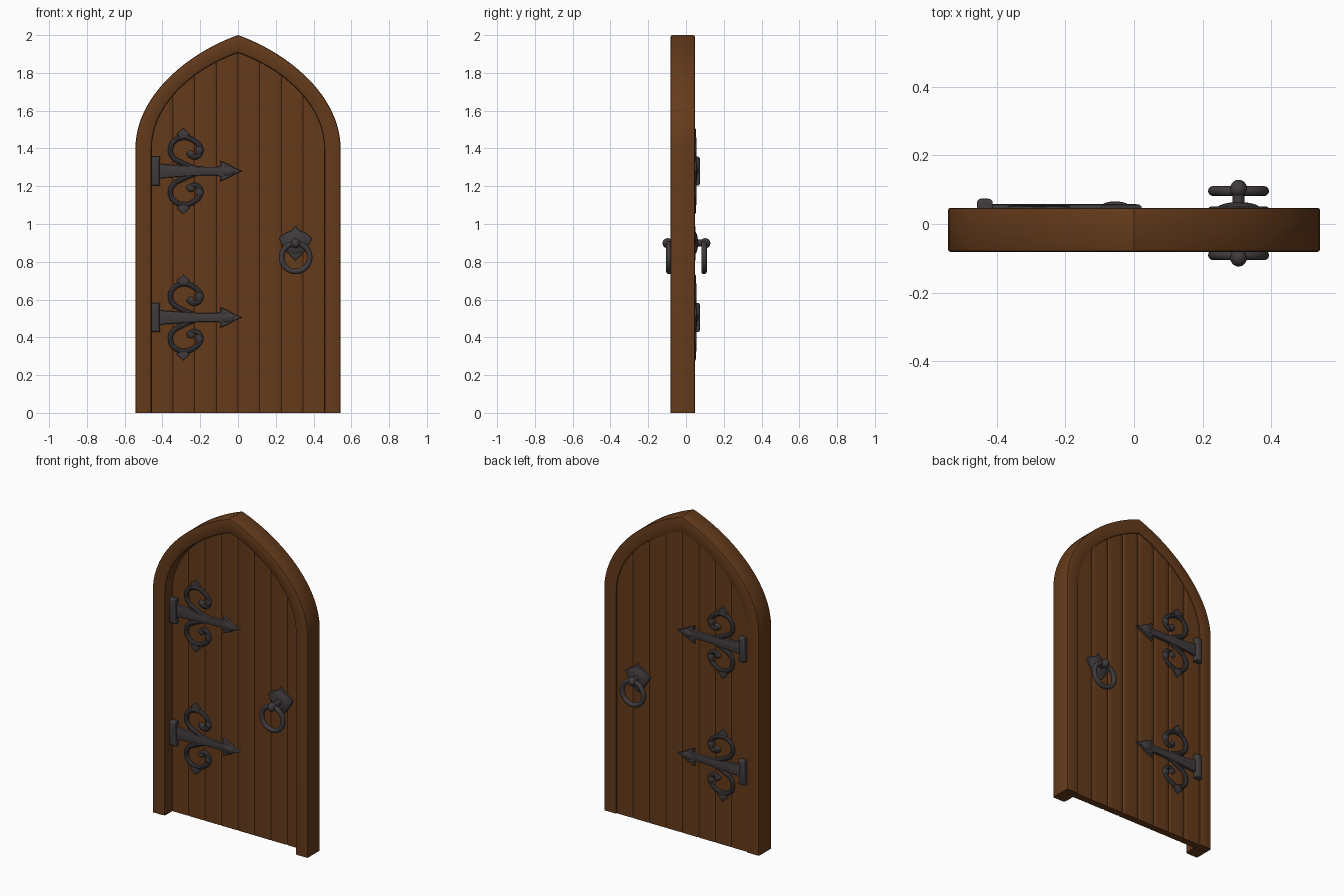
import bpy, bmesh, math, random
from mathutils import Vector

if "Cube" in bpy.data.objects:
    bpy.data.objects.remove(bpy.data.objects["Cube"])

random.seed(4)


def material(name, color):
    m = bpy.data.materials.new(name)
    m.diffuse_color = (*color, 1)
    m.use_nodes = True
    m.node_tree.nodes["Principled BSDF"].inputs["Base Color"].default_value = m.diffuse_color
    return m


WOOD = material("brown wood", (0.128, 0.043, 0.011))
IRON = material("black iron", (0.051, 0.043, 0.045))


def smooth(ob, *mats):
    ob.data.materials.clear()
    for m in mats:
        ob.data.materials.append(m)
    bpy.ops.object.select_all(action='DESELECT')
    ob.select_set(True)
    bpy.context.view_layer.objects.active = ob
    bpy.ops.object.shade_smooth_by_angle(angle=math.radians(35))
    return ob


def finish(name, bm, *mats):
    me = bpy.data.meshes.new(name)
    bm.to_mesh(me)
    bm.free()
    ob = bpy.data.objects.new(name, me)
    bpy.context.collection.objects.link(ob)
    return smooth(ob, *mats)


def prism(name, pts, y0, y1, bevel, segs=2):
    """Extrude an x-z outline from y0 to y1 with rounded edges, in iron."""
    bm = bmesh.new()
    face = bm.faces.new([bm.verts.new((x, y0, z)) for x, z in pts])
    ext = bmesh.ops.extrude_face_region(bm, geom=[face])
    moved = [v for v in ext['geom'] if isinstance(v, bmesh.types.BMVert)]
    bmesh.ops.translate(bm, verts=moved, vec=(0, y1 - y0, 0))
    bmesh.ops.recalc_face_normals(bm, faces=bm.faces)
    front = [e for e in bm.edges if all(abs(v.co.y - y1) < 1e-5 for v in e.verts)]
    bmesh.ops.bevel(bm, geom=front, offset=bevel, segments=segs, profile=0.5,
                    affect='EDGES', clamp_overlap=True)
    return finish(name, bm, IRON)


def ball(name, loc, scale):
    bpy.ops.mesh.primitive_uv_sphere_add(segments=24, ring_count=12, radius=1, location=loc)
    ob = bpy.context.object
    ob.name = name
    ob.scale = scale
    return smooth(ob, IRON)


def half_arch(w, h, k, n=24):
    """Right half of the pointed arch, from the spring line to the apex."""
    rise = h - 1.4
    p = [Vector(q) for q in ((w, 1.4), (w, 1.4 + 0.46 * rise), (k, h - 0.16 * rise), (0, h))]
    out = []
    for i in range(n + 1):
        t = i / n
        u = 1 - t
        v = p[0] * u**3 + p[1] * 3 * u * u * t + p[2] * 3 * u * t * t + p[3] * t**3
        out.append((v.x, v.y))
    return out


def full_arch(half):
    w = half[0][0]
    return [(w, 0)] + half + [(-x, z) for x, z in half[-2::-1]] + [(-w, 0)]


FRONT, BACK = -0.004, 0.04

# Arched frame: rounded cross-section swept between the inner and outer arch
outer = full_arch(half_arch(0.543, 2.0, 0.27))
edge = half_arch(0.456, 1.905, 0.235)
inner = full_arch(edge)
SECTION = [(0, FRONT), (0, -0.066), (0.04, -0.076), (0.15, -0.081), (0.91, -0.081),
           (0.97, -0.079), (1, -0.073), (1, 0.039), (0.97, 0.045), (0.91, 0.047),
           (0.08, 0.047), (0.02, 0.045), (0, BACK - 0.003)]
bm = bmesh.new()
rings = [[bm.verts.new((a[0] + (b[0] - a[0]) * t, y, a[1] + (b[1] - a[1]) * t))
          for t, y in SECTION] for a, b in zip(inner, outer)]
for r, q in zip(rings, rings[1:]):
    for i in range(len(SECTION) - 1):
        bm.faces.new((r[i], r[i + 1], q[i + 1], q[i]))
bm.faces.new(rings[0])
bm.faces.new(rings[-1][::-1])
bmesh.ops.recalc_face_normals(bm, faces=bm.faces)
finish("arch_frame", bm, WOOD)


def arch_z(x):
    x = min(abs(x), 0.456)
    for (xa, za), (xb, zb) in zip(edge, edge[1:]):
        if xb <= x <= xa:
            return za + (zb - za) * (xa - x) / (xa - xb)


# Planked panel: columns of faces with V grooves, some grooves darkened in dashes
cols = [(x * s, 0) for x, z in edge[1:-1] for s in (1, -1)]
grooves = [-0.345 + i * 0.115 for i in range(7)]
cols = [c for c in cols if all(abs(c[0] - g) > 0.012 for g in grooves)]
cols += [(-0.456, 0), (0.456, 0)]
for g in grooves:
    cols += [(g - 0.008, 0), (g - 0.003, 0.0025), (g, 0.004), (g + 0.003, 0.0025), (g + 0.008, 0)]
cols.sort()
STEPS = 10
bm = bmesh.new()
grid = []
for x, d in cols:
    top = arch_z(x) + 0.002
    sides = []
    for y in (FRONT + d, BACK - d):
        sides.append([bm.verts.new((x, y, top * j / STEPS)) for j in range(STEPS + 1)])
    grid.append(sides)
for g in grooves:
    for side in (0, 1):
        marks = [random.random() < (0.65 if -0.15 < g < 0.3 else 0.2) for _ in range(STEPS)]
        for i, (a, b) in enumerate(zip(grid, grid[1:])):
            if max(abs(cols[i][0] - g), abs(cols[i + 1][0] - g)) < 0.0035:
                for j in range(STEPS):
                    f = bm.faces.new((a[side][j], b[side][j], b[side][j + 1], a[side][j + 1]))
                    f.material_index = int(marks[j])
for i, (a, b) in enumerate(zip(grid, grid[1:])):
    bm.faces.new((a[0][0], b[0][0], b[1][0], a[1][0]))
    if cols[i][1] + cols[i + 1][1] < 0.004:
        for side in (0, 1):
            for j in range(STEPS):
                bm.faces.new((a[side][j], b[side][j], b[side][j + 1], a[side][j + 1]))
bmesh.ops.recalc_face_normals(bm, faces=bm.faces)
finish("planked_panel", bm, WOOD, IRON)

STRAP = [(-0.43, 0.042), (-0.39, 0.036), (-0.28, 0.028), (-0.18, 0.023), (-0.11, 0.023),
         (-0.09, 0.03), (-0.095, 0.055), (-0.05, 0.036), (-0.02, 0.018)]
KNUCKLE = [(-0.458, 0.077), (-0.412, 0.077), (-0.416, 0.05)]
SCROLL = [(-0.225, 0.012), (-0.29, 0.04), (-0.345, 0.075), (-0.357, 0.12), (-0.335, 0.16),
          (-0.285, 0.178), (-0.235, 0.162), (-0.2, 0.125), (-0.203, 0.09), (-0.235, 0.075),
          (-0.262, 0.095)]
FINIAL = [(-0.325, 0.195), (-0.29, 0.228), (-0.255, 0.195), (-0.29, 0.165)]


def scroll(name, y, zc, up):
    cu = bpy.data.curves.new(name, 'CURVE')
    cu.dimensions = '3D'
    cu.bevel_depth = 0.0145
    cu.bevel_resolution = 3
    cu.use_fill_caps = True
    sp = cu.splines.new('BEZIER')
    sp.bezier_points.add(len(SCROLL) - 1)
    for p, (x, z) in zip(sp.bezier_points, SCROLL):
        p.co = (x, y, zc + up * z)
        p.handle_left_type = p.handle_right_type = 'AUTO'
    sp.resolution_u = 6
    ob = bpy.data.objects.new(name, cu)
    bpy.context.collection.objects.link(ob)
    bpy.ops.object.select_all(action='DESELECT')
    ob.select_set(True)
    bpy.context.view_layer.objects.active = ob
    bpy.ops.object.convert(target='MESH')
    smooth(bpy.context.object, IRON)


def hinge(tag, y, s, zc):
    # Knuckle and arrow-headed strap
    k = KNUCKLE + [(x, -z) for x, z in KNUCKLE[::-1]]
    prism(tag + "_knuckle", [(x, zc + z) for x, z in k], y, y + s * 0.034, 0.012, 3)
    out = STRAP + [(0.022, 0)] + [(x, -z) for x, z in STRAP[::-1]]
    prism(tag + "_strap", [(x, zc + z) for x, z in out], y, y + s * 0.018, 0.007)
    ball(tag + "_arrow_boss", (-0.055, y + s * 0.012, zc), (0.04, 0.014, 0.026))
    # Curled scrolls with leaf tips above and below
    for up, end in ((1, "upper"), (-1, "lower")):
        scroll(f"{tag}_{end}_scroll", y, zc, up)
        prism(f"{tag}_{end}_finial", [(x, zc + up * z) for x, z in FINIAL], y, y + s * 0.012, 0.005)
        ball(f"{tag}_{end}_curl", (-0.25, y, zc + up * 0.09), (0.022, 0.015, 0.02))
        ball(f"{tag}_{end}_bud", (-0.203, y, zc + up * 0.112), (0.021, 0.016, 0.028))


def ring_handle(tag, y, s, ring_y):
    x, z = 0.305, 0.89
    # Pointed back plate with a domed centre
    half = [(0, 0.1), (0.022, 0.075), (0.055, 0.062), (0.088, 0.035), (0.07, 0), (0.04, -0.045)]
    out = half + [(0, -0.085)] + [(-a, b) for a, b in half[:0:-1]]
    prism(tag + "_plate", [(x + a, z + b) for a, b in out], y, y + s * 0.011, 0.006)
    ball(tag + "_dome", (x, y + s * 0.004, z + 0.01), (0.064, 0.02, 0.062))
    # Stem, boss and hanging ring
    bpy.ops.mesh.primitive_cylinder_add(vertices=20, radius=0.018, depth=abs(ring_y - y),
                                        location=(x, (y + ring_y) / 2, 0.9),
                                        rotation=(math.pi / 2, 0, 0))
    bpy.context.object.name = tag + "_stem"
    smooth(bpy.context.object, IRON)
    ball(tag + "_boss", (x, ring_y + s * 0.006, 0.898), (0.025, 0.027, 0.027))
    bpy.ops.mesh.primitive_torus_add(major_radius=0.0745, minor_radius=0.0145,
                                     major_segments=40, minor_segments=12,
                                     location=(x, ring_y, 0.823),
                                     rotation=(math.pi / 2, 0, 0))
    bpy.context.object.name = tag + "_ring"
    smooth(bpy.context.object, IRON)


# Ironwork repeated on both faces
for side, y, s, ring_y in (("front", FRONT, -1, -0.091), ("back", BACK, 1, 0.096)):
    hinge(side + "_top_hinge", y, s, 1.28)
    hinge(side + "_bottom_hinge", y, s, 0.505)
    ring_handle(side + "_handle", y, s, ring_y)
